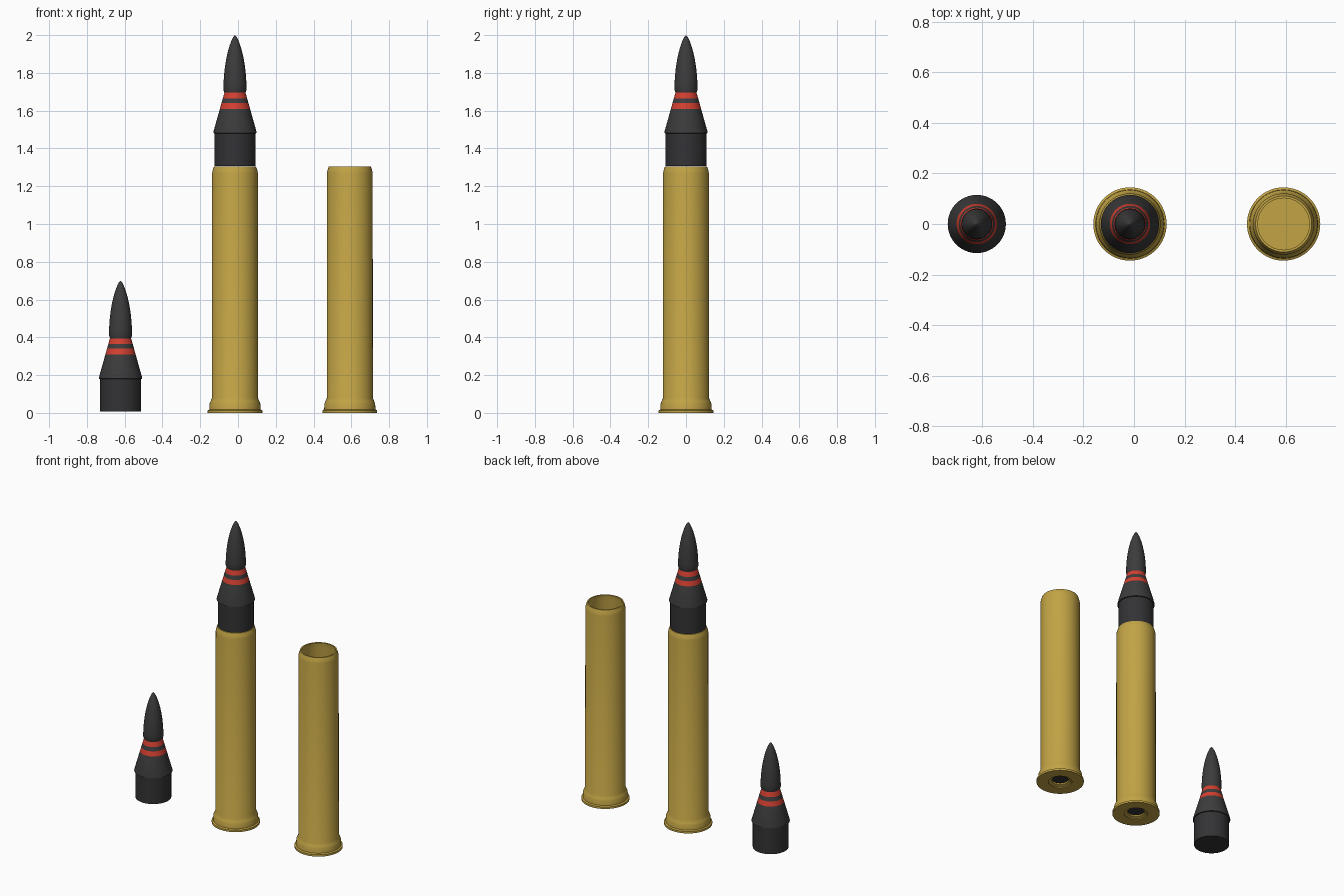
import bpy, bmesh, math

cube = bpy.data.objects.get("Cube")
if cube:
    bpy.data.objects.remove(cube, do_unlink=True)


def make_material(name, rgb):
    mat = bpy.data.materials.new(name)
    mat.use_nodes = True
    mat.diffuse_color = (*rgb, 1)
    mat.node_tree.nodes["Principled BSDF"].inputs["Base Color"].default_value = (*rgb, 1)
    return mat


brass = make_material("brass", (0.54, 0.37, 0.06))
dark_grey = make_material("dark grey", (0.045, 0.045, 0.045))
black_grey = make_material("blackish grey", (0.033, 0.033, 0.036))
red = make_material("red", (0.65, 0.05, 0.03))

SIDES = 64


def lathe(name, profile, materials, location, rule=None):
    """Revolve (radius, height) points about z; rule picks a material slot from mid height."""
    bm = bmesh.new()
    rings = []
    for r, z in profile:
        count = SIDES if r > 0 else 1
        rings.append([bm.verts.new((r * math.cos(math.tau * i / SIDES),
                                    r * math.sin(math.tau * i / SIDES), z))
                      for i in range(count)])
    for k in range(len(rings) - 1):
        a, b = rings[k], rings[k + 1]
        slot = rule((profile[k][1] + profile[k + 1][1]) / 2) if rule else 0
        for i in range(SIDES):
            j = (i + 1) % SIDES
            corners = [a[i % len(a)], a[j % len(a)], b[j % len(b)], b[i % len(b)]]
            face = bm.faces.new(list(dict.fromkeys(corners)))
            face.material_index = slot
    bmesh.ops.recalc_face_normals(bm, faces=bm.faces)
    mesh = bpy.data.meshes.new(name)
    bm.to_mesh(mesh)
    bm.free()
    for mat in materials:
        mesh.materials.append(mat)
    obj = bpy.data.objects.new(name, mesh)
    obj.location = location
    bpy.context.collection.objects.link(obj)
    bpy.ops.object.select_all(action='DESELECT')
    obj.select_set(True)
    bpy.context.view_layer.objects.active = obj
    bpy.ops.object.shade_smooth_by_angle(angle=math.radians(25))
    return obj


# Hollow case: primer pocket, rim, wall, crimped mouth, inside wall and floor
CASE = [(0, 0.03), (0.052, 0.03), (0.052, 0.012), (0.072, 0.006), (0.072, 0),
        (0.145, 0), (0.145, 0.013), (0.136, 0.018), (0.134, 0.05), (0.13, 0.06),
        (0.122, 0.078), (0.121, 1.27), (0.118, 1.285), (0.111, 1.305),
        (0.102, 1.305), (0.108, 1.27), (0.108, 0.08), (0, 0.08)]


def build_case(name, x):
    lathe(name, CASE, [brass], (x, 0, 0))
    lathe(name + "_primer", [(0, 0.02), (0.05, 0.02), (0.05, 0.029), (0, 0.029)],
          [black_grey], (x, 0, 0))


# Projectile: base cylinder, banded cone, rounded nose
SHOULDER, NECK, TIP, NOSE = 0.185, 0.395, 0.70, 0.41
BANDS = [(0.31, 0.34), (0.365, NECK)]


def cone_radius(z):
    return 0.115 + (0.056 - 0.115) * (z - SHOULDER) / (NECK - SHOULDER)


def projectile_slot(z):
    if any(low < z < high for low, high in BANDS):
        return 2
    return 1 if z < SHOULDER - 0.005 else 0


def build_projectile(name, x, lift):
    profile = [(0, 0.007), (0.108, 0.007), (0.108, SHOULDER - 0.005), (0.115, SHOULDER - 0.004)]
    heights = [SHOULDER] + [z for band in BANDS for z in band]
    profile += [(cone_radius(z), z) for z in heights]
    steps = 16
    for i in range(steps + 1):
        t = math.sin(math.pi / 2 * i / steps)
        r = 0.061 * max(0, 1 - t * t) ** 0.72 if i < steps else 0
        profile.append((r, NOSE + (TIP - NOSE) * t))
    lathe(name, profile, [dark_grey, black_grey, red], (x, 0, lift), projectile_slot)


build_projectile("loose_projectile", -0.622, 0)
build_case("loaded_case", -0.016)
build_projectile("loaded_projectile", -0.016, 1.3)
build_case("empty_case", 0.592)
